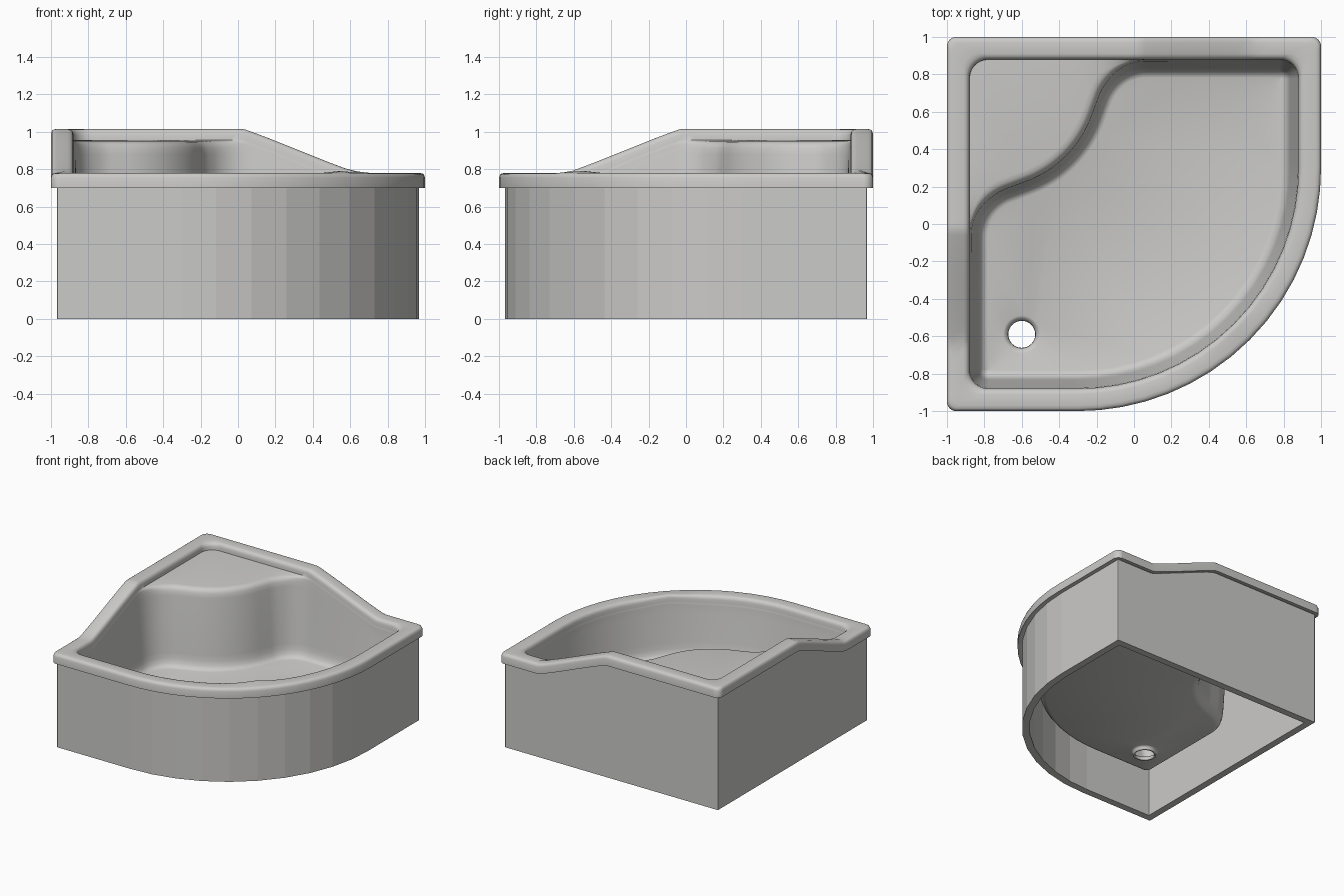
import bpy, bmesh, math
from mathutils import Vector

cube = bpy.data.objects.get("Cube")
if cube:
    bpy.data.objects.remove(cube, do_unlink=True)

LOW, HIGH, FLOOR = 0.78, 1.015, 0.31

mat = bpy.data.materials.new("warm_grey_acrylic")
mat.use_nodes = True
grey = (0.6, 0.595, 0.58, 1)
mat.diffuse_color = grey
mat.node_tree.nodes["Principled BSDF"].inputs["Base Color"].default_value = grey


def rim_height(p):
    """Rim top: high around the back corner, sloping down to the front."""
    s = max(p.x, -p.y, 0.55 * (p.x - p.y))
    t = min(max((s - 0.03) / 0.61, 0), 1)
    t = 0.9 * t + 0.1 * t * t * (3 - 2 * t)
    return HIGH + (LOW - HIGH) * t


def rounded(corners, steps=16, cuts=24):
    """Closed loop with circular corners, given as (x, y, tangent length)."""
    pts, n = [], len(corners)
    vs = [Vector(c[:2]) for c in corners]
    ends = []
    for i, (v, c) in enumerate(zip(vs, corners)):
        d1 = (vs[i - 1] - v).normalized()
        d2 = (vs[(i + 1) % n] - v).normalized()
        w = math.sqrt(max(0, (1 - d1.dot(d2)) / 2))
        ends.append((v + d1 * c[2], v, v + d2 * c[2], w))
    for i, (a, v, b, w) in enumerate(ends):
        for k in range(steps + 1):
            t = k / steps
            q = ((1 - t) ** 2, 2 * w * t * (1 - t), t * t)
            pts.append((a * q[0] + v * q[1] + b * q[2]) / sum(q))
        nxt = ends[(i + 1) % n][0]
        pts += [b.lerp(nxt, k / cuts) for k in range(1, cuts)]
    return pts


def frame(inset, r, steps=16):
    """Quarter-round plan outline, inset from the outer edge."""
    e = 1 - inset
    return rounded([(-e, -e, r), (e, -e, 1.3 - inset), (e, e, r),
                    (-0.14, e, 0.2), (-e, e, r), (-e, 0.14, 0.2)], steps)


def offset(pts, dists):
    """Move each point of a loop inwards along its normal."""
    out = []
    for i, p in enumerate(pts):
        t = pts[(i + 1) % len(pts)] - pts[i - 1]
        out.append(p + Vector((-t.y, t.x)).normalized() * dists[i])
    return out


def ring(bm, pts, height):
    return [bm.verts.new((p.x, p.y, height(p) if callable(height) else height)) for p in pts]


def loft(bm, rings):
    for a, b in zip(rings, rings[1:]):
        for i in range(len(a)):
            j = (i + 1) % len(a)
            bm.faces.new((a[i], a[j], b[j], b[i]))


def finish(bm, name):
    me = bpy.data.meshes.new(name)
    bm.to_mesh(me)
    bm.free()
    me.materials.append(mat)
    ob = bpy.data.objects.new(name, me)
    bpy.context.collection.objects.link(ob)
    return ob


# Tray: lip, rim, seat, basin walls, floor and drain as one shell
bm = bmesh.new()
rings = []
for inset, r, drop in ((0.06, 0.02, 0.08), (0, 0.05, 0.08), (0, 0.05, 0.025),
                       (0.006, 0.05, 0.009), (0.014, 0.05, 0.003), (0.03, 0.05, 0),
                       (0.09, 0.08, 0), (0.105, 0.09, 0.004), (0.115, 0.1, 0.014),
                       (0.12, 0.1, 0.03), (0.121, 0.1, 0.058)):
    rings.append(ring(bm, frame(inset, r), lambda p: rim_height(p) - drop))

opening = frame(0.122, 0.1)
basin = rounded([(-0.878, -0.878, 0.1), (0.878, -0.878, 1.178), (0.878, 0.878, 0.1),
                 (-0.14, 0.878, 0.2), (-0.34, 0.34, 0.26), (-0.878, 0.14, 0.2)])
seat = [min(1, (a - b).length / 0.12) for a, b in zip(opening, basin)]
tops = [rim_height(p) - 0.065 for p in opening]


def basin_ring(base, rnd, drop=0, z=None):
    pts = offset(basin, [base + rnd * s for s in seat])
    return [bm.verts.new((p.x, p.y, t - drop if z is None else z)) for p, t in zip(pts, tops)]


rings += [basin_ring(0, -0.035), basin_ring(0.001, -0.012, 0.004),
          basin_ring(0.002, 0.004, 0.015), basin_ring(0.004, 0.012, 0.035),
          basin_ring(0.008, 0.015, 0.07)]
for base, z in ((0.042, 0.42), (0.048, 0.375), (0.058, 0.34), (0.075, 0.317), (0.096, FLOOR)):
    rings.append(basin_ring(base, 0.004, z=z))
loft(bm, rings)

drain = []
for r, z in ((0.1, FLOOR), (0.09, 0.306), (0.08, 0.295), (0.074, 0.285), (0.072, 0.27)):
    circle = [Vector((-0.6 + r * math.cos(a), -0.59 + r * math.sin(a)))
              for a in (math.tau * k / 32 for k in range(32))]
    drain.append(ring(bm, circle, z))
loft(bm, drain)
edges = [bm.edges.get((l[i - 1], l[i])) for l in (rings[-1], drain[0]) for i in range(len(l))]
filled = bmesh.ops.triangle_fill(bm, edges=edges, use_beauty=True, normal=(0, 0, 1))
for f in filled["geom"]:
    if isinstance(f, bmesh.types.BMFace):
        f.normal_update()
        if f.normal.z < 0:
            f.normal_flip()
tray = finish(bm, "shower_tray")
mod = tray.modifiers.new("shell", "SOLIDIFY")
mod.thickness, mod.offset = 0.015, -1
bpy.context.view_layer.objects.active = tray
tray.select_set(True)
bpy.ops.object.shade_smooth_by_angle(angle=math.radians(40))

# Skirt: faceted hollow wall standing on the ground under the lip
bm = bmesh.new()
outer, inner = frame(0.033, 0.002, 10), frame(0.09, 0.002, 10)
under_lip = lambda p: rim_height(p) - 0.06
loops = [ring(bm, inner, 0), ring(bm, outer, 0), ring(bm, outer, under_lip), ring(bm, inner, under_lip)]
loft(bm, loops + loops[:1])
finish(bm, "skirt")
